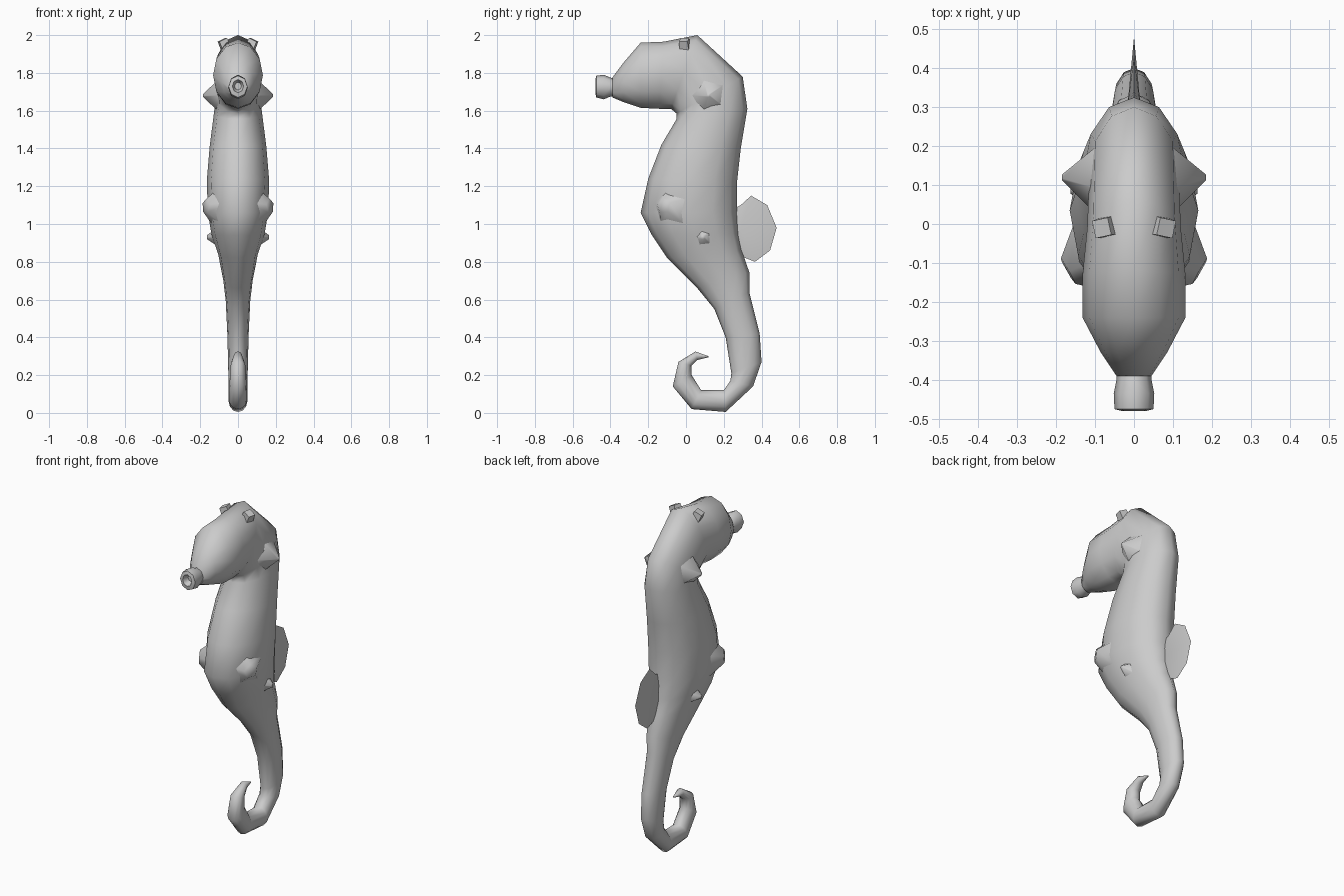
import bpy, bmesh, math
from mathutils import Vector

if "Cube" in bpy.data.objects:
    bpy.data.objects.remove(bpy.data.objects["Cube"])

grey = bpy.data.materials.new("pale grey")
grey.diffuse_color = (0.6, 0.6, 0.6, 1)
grey.use_nodes = True
grey.node_tree.nodes["Principled BSDF"].inputs["Base Color"].default_value = grey.diffuse_color


def finish(name, bm, angle=60):
    bmesh.ops.recalc_face_normals(bm, faces=bm.faces)
    mesh = bpy.data.meshes.new(name)
    bm.to_mesh(mesh)
    bm.free()
    ob = bpy.data.objects.new(name, mesh)
    mesh.materials.append(grey)
    bpy.context.collection.objects.link(ob)
    bpy.ops.object.select_all(action='DESELECT')
    ob.select_set(True)
    bpy.context.view_layer.objects.active = ob
    bpy.ops.object.shade_smooth_by_angle(angle=math.radians(angle))
    return ob


def loft(name, rings, sides=12):
    """Skin oval rings given as (belly y, belly z, back y, back z, half width)."""
    bm = bmesh.new()
    loops = []
    for y0, z0, y1, z1, w in rings:
        a, b = Vector((0, y0, z0)), Vector((0, y1, z1))
        mid, half = (a + b) / 2, (b - a) / 2
        loops.append([bm.verts.new(mid + half * math.cos(t) + Vector((w * math.sin(t), 0, 0)))
                      for t in (2 * math.pi * i / sides for i in range(sides))])
    for p, q in zip(loops, loops[1:]):
        for i in range(sides):
            j = (i + 1) % sides
            bm.faces.new((p[i], p[j], q[j], q[i]))
    bm.faces.new(loops[0])
    bm.faces.new(loops[-1])
    return finish(name, bm)


def knob(name, base, tip, r0, r1, sides=5, turn=0.0):
    """Blunt pyramid from base to tip, made on both flanks."""
    for s, side in ((1, "right"), (-1, "left")):
        a, b = Vector(base), Vector(tip)
        axis = (b - a).normalized()
        u = Vector((0, 0, 1)) - axis * axis.z
        u.normalize()
        v = axis.cross(u)
        bm = bmesh.new()
        loops = []
        for c, r in ((a, r0), (b, r1)):
            loop = []
            for i in range(sides):
                t = 2 * math.pi * i / sides + turn
                p = c + (u * math.cos(t) + v * math.sin(t)) * r
                loop.append(bm.verts.new((p.x * s, p.y, p.z)))
            loops.append(loop)
        for i in range(sides):
            j = (i + 1) % sides
            bm.faces.new((loops[0][i], loops[0][j], loops[1][j], loops[1][i]))
        bm.faces.new(loops[0])
        bm.faces.new(loops[1])
        finish(side + "_" + name, bm, 75)


# Head, trunk and curled tail in one skin
loft("body", [
    (-0.39, 1.67, -0.39, 1.775, 0.045),
    (-0.33, 1.645, -0.33, 1.855, 0.085),
    (-0.24, 1.615, -0.24, 1.96, 0.132),
    (-0.14, 1.61, -0.12, 1.965, 0.132),
    (-0.08, 1.61, 0.06, 2.0, 0.12),
    (-0.05, 1.585, 0.30, 1.78, 0.115),
    (-0.05, 1.555, 0.325, 1.61, 0.128),
    (-0.13, 1.42, 0.29, 1.40, 0.15),
    (-0.20, 1.24, 0.27, 1.22, 0.165),
    (-0.24, 1.06, 0.27, 1.06, 0.16),
    (-0.18, 0.94, 0.28, 0.95, 0.14),
    (-0.10, 0.82, 0.295, 0.86, 0.105),
    (0.06, 0.66, 0.335, 0.745, 0.078),
    (0.15, 0.55, 0.335, 0.64, 0.065),
    (0.21, 0.40, 0.39, 0.42, 0.056),
    (0.24, 0.21, 0.40, 0.27, 0.052),
    (0.235, 0.17, 0.355, 0.14, 0.05),
    (0.20, 0.12, 0.21, 0.005, 0.05),
    (0.08, 0.12, 0.03, 0.02, 0.048),
    (0.03, 0.20, -0.07, 0.14, 0.044),
    (0.03, 0.25, -0.04, 0.27, 0.038),
    (0.06, 0.28, 0.05, 0.325, 0.022),
    (0.12, 0.295, 0.12, 0.30, 0.004),
])

# Snout with a flared, hollow mouth
loft("snout", [
    (-0.36, 1.68, -0.36, 1.765, 0.042),
    (-0.40, 1.675, -0.40, 1.775, 0.045),
    (-0.435, 1.66, -0.435, 1.79, 0.052),
    (-0.475, 1.67, -0.475, 1.785, 0.05),
    (-0.48, 1.695, -0.48, 1.765, 0.03),
    (-0.445, 1.71, -0.445, 1.75, 0.018),
], 8)

# Paired horns and flank bumps
knob("horn", (0.06, -0.005, 1.925), (0.083, -0.01, 1.975), 0.036, 0.032, 4, math.pi / 4)
knob("cheek_spike", (0.095, 0.12, 1.68), (0.185, 0.12, 1.68), 0.098, 0.008, 5, 0.3)
knob("belly_bump", (0.10, -0.08, 1.09), (0.17, -0.12, 1.095), 0.115, 0.04, 5, 0.1)
knob("hip_spike", (0.10, 0.09, 0.93), (0.163, 0.09, 0.93), 0.058, 0.012, 5, 0.2)

# Thin back fin, thickest where it meets the body
bm = bmesh.new()
rim = [(0.25, 1.08), (0.29, 1.10), (0.345, 1.15), (0.43, 1.10), (0.48, 0.98),
       (0.445, 0.86), (0.365, 0.80), (0.29, 0.83), (0.25, 0.87)]
edge = [bm.verts.new((0, y, z)) for y, z in rim]
for x in (0.018, -0.018):
    hub = bm.verts.new((x, 0.29, 0.97))
    for i in range(len(edge)):
        bm.faces.new((edge[i], edge[(i + 1) % len(edge)], hub))
finish("back_fin", bm)
